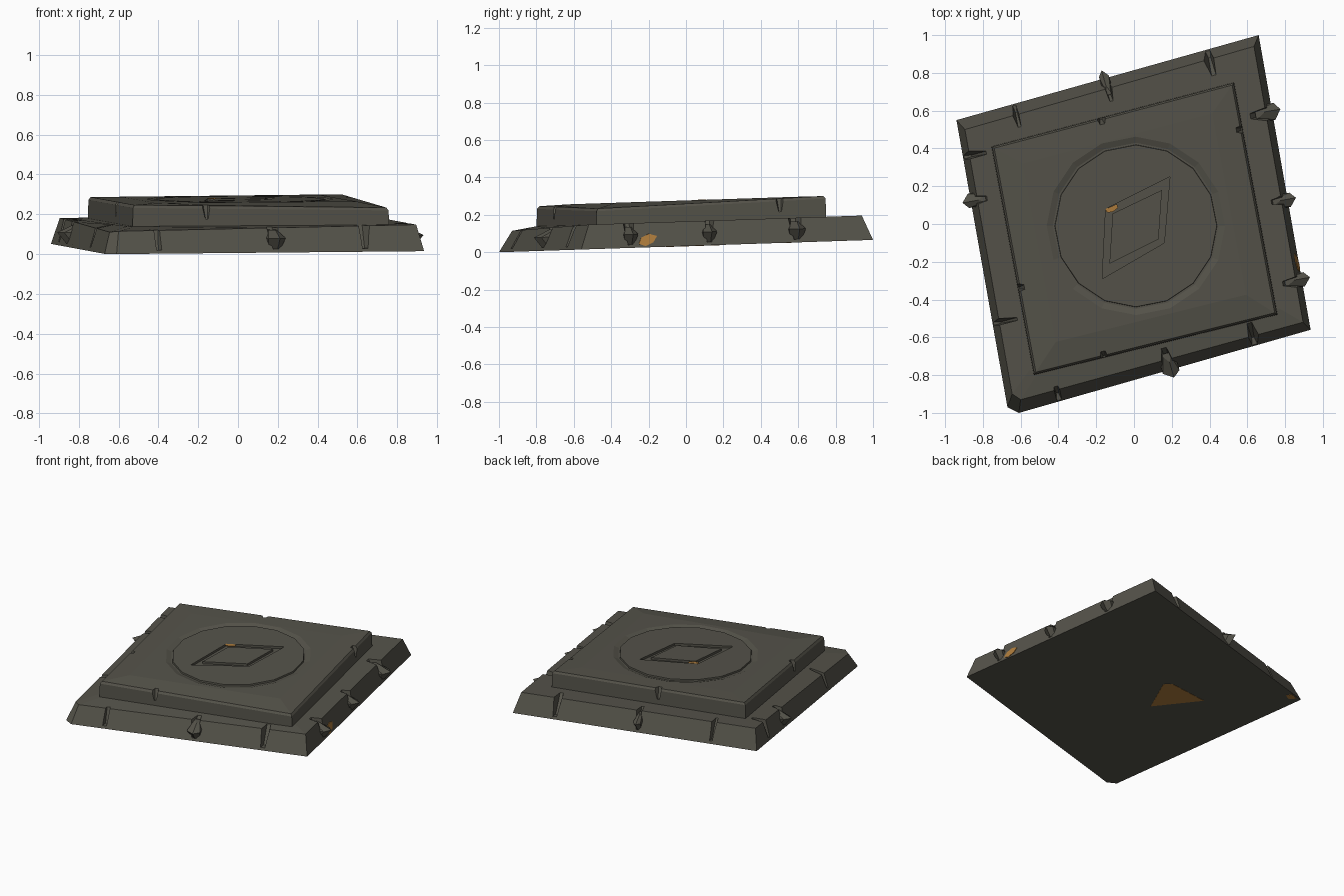
import bpy, bmesh, math
from mathutils import Vector

if "Cube" in bpy.data.objects:
    bpy.data.objects.remove(bpy.data.objects["Cube"])

SLOPE = 0.033  # the whole slab leans up slightly towards the back


def material(name, rgb):
    m = bpy.data.materials.new(name)
    m.diffuse_color = (*rgb, 1)
    m.use_nodes = True
    m.node_tree.nodes["Principled BSDF"].inputs["Base Color"].default_value = m.diffuse_color
    return m


STONE = material("dark stone", (0.09, 0.086, 0.068))
RUST = material("ochre stain", (0.42, 0.20, 0.045))


def make(name, bm, mat):
    bmesh.ops.recalc_face_normals(bm, faces=bm.faces[:])
    me = bpy.data.meshes.new(name)
    bm.to_mesh(me)
    bm.free()
    me.materials.append(mat)
    ob = bpy.data.objects.new(name, me)
    bpy.context.collection.objects.link(ob)
    return ob


def loft(bm, rings, loop=False):
    """Skin rings of (x, y, height above the leaning plane)."""
    vs = [[bm.verts.new((x, y, z + SLOPE * y)) for x, y, z in r] for r in rings]
    pairs = list(zip(vs, vs[1:])) + ([(vs[-1], vs[0])] if loop else [])
    for a, b in pairs:
        for i in range(len(a)):
            j = (i + 1) % len(a)
            bm.faces.new((a[i], a[j], b[j], b[i]))
    if not loop:
        bm.faces.new(vs[0])
        bm.faces.new(vs[-1])


def flat(pts, z, s=1.0):
    return [(x * s, y * s, z) for x, y in pts]


def cut(ob, bm):
    cutter = make("cutter", bm, STONE)
    cutter.hide_render = True
    mod = ob.modifiers.new("cut", 'BOOLEAN')
    mod.operation = 'DIFFERENCE'
    mod.solver = 'EXACT'
    mod.object = cutter
    bpy.context.view_layer.objects.active = ob
    bpy.ops.object.modifier_apply(modifier="cut")
    bpy.data.objects.remove(cutter)


# Lower slab, sloping sides and one worn corner
LOW = [(-.67, -.97), (-.61, -1.0), (.935, -.56), (.66, 1.0), (-.94, .55)]
LOW_TOP = [(-.645, -.90), (-.60, -.93), (.895, -.52), (.635, .94), (-.895, .50)]
DROPS = [.025, .02, 0, 0, 0]
bm = bmesh.new()
loft(bm, [flat(LOW, .033),
          [(x, y, .165 - d) for (x, y), d in zip(LOW_TOP, DROPS)],
          flat(LOW_TOP, .165, .86)])
lower_slab = make("lower_slab", bm, STONE)

# Upper slab with one sunken corner
UP = [(-.53, -.80), (.76, -.48), (.53, .75), (-.755, .41)]
UP_DROPS = [.004, .027, .0, .003]
bm = bmesh.new()
loft(bm, [flat(UP, .15),
          [(x * .995, y * .995, .262 - d) for (x, y), d in zip(UP, UP_DROPS)],
          [(x * .98, y * .98, .276 - d) for (x, y), d in zip(UP, UP_DROPS)],
          flat(UP, .277, .78)])
upper_slab = make("upper_slab", bm, STONE)


def frame(corners, side, t):
    """Point on an edge, direction along it, and inward direction."""
    a = Vector(corners[side])
    b = Vector(corners[(side + 1) % len(corners)])
    u = (b - a).normalized()
    return a.lerp(b, t), u, Vector((-u.y, u.x))


def notch_ring(p, u, n, w, d, z, shift=0):
    out, inn = p - n * .06 + u * shift, p + n * d + u * shift * .3
    pts = [out - u * w, out + u * w, inn + u * w * .25, inn - u * w * .25]
    return [(q.x, q.y, z) for q in pts]


# Joints worn into the lower slab: (side, place along it, half width, depth, loose stone?)
JOINTS = [(1, .14, .05, .10, 0), (1, .52, .06, .15, 1), (1, .81, .055, .15, 0),
          (2, .17, .05, .12, 1), (2, .44, .05, .10, 1), (2, .74, .06, .14, 1),
          (3, .17, .05, .17, 0), (3, .51, .035, .15, 1), (3, .81, .035, .15, 0),
          (4, .13, .035, .15, 0), (4, .28, .05, .10, 1), (4, .71, .03, .16, 0)]
bm = bmesh.new()
for k, (side, t, w, d, stone) in enumerate(JOINTS):
    p, u, n = frame(LOW, side, t)
    loft(bm, [notch_ring(p, u, n, w * .5, .045, .05),
              notch_ring(p, u, n, w * 1.1, d, .20, .015 * (-1) ** k)])
cut(lower_slab, bm)

# Loose stones wedged into the joints
bm = bmesh.new()
for side, t, w, d, stone in JOINTS:
    if not stone:
        continue
    p, u, n = frame(LOW, side, t)
    rows = []
    for z, o, i, s in ((.05, .0, .08, .5), (.105, -.045, .09, .75), (.145, .04, .09, .35)):
        q = [p + n * i - u * w * s, p + n * (o + .035) - u * w * s,
             p + n * o + u * w * .1, p + n * (o + .03) + u * w * s, p + n * i + u * w * s]
        rows.append([(v.x, v.y, z) for v in q])
    loft(bm, rows)
make("loose_stones", bm, STONE)

# Small chips in the rim of the upper slab
bm = bmesh.new()
for side, t in ((0, .29), (1, .80), (2, .55), (3, .62)):
    p, u, n = frame(UP, side, t)
    loft(bm, [notch_ring(p, u, n, .02, .01, .20), notch_ring(p, u, n, .06, .045, .30)])
cut(upper_slab, bm)


# Shallow carved circle
def circle(r, z, n=16):
    return [(.01 + r * math.cos(math.tau * i / n), -.01 + r * math.sin(math.tau * i / n), z)
            for i in range(n)]


bm = bmesh.new()
loft(bm, [circle(.425, .30), circle(.475, .30), circle(.475, .278),
          circle(.44, .266), circle(.43, .266)], loop=True)
cut(upper_slab, bm)

# Carved diamond frame
OUT = [(.19, .25), (-.15, .08), (-.168, -.29), (.16, -.10)]
INN = [(.148, .18), (-.113, .055), (-.13, -.21), (.13, -.08)]
bm = bmesh.new()
loft(bm, [flat(OUT, .30), flat(OUT, .262), flat(INN, .262), flat(INN, .30)], loop=True)
cut(upper_slab, bm)


# Ochre stains: thin plates on the carving, the underside and the right side
def plate(name, pts, z):
    bm = bmesh.new()
    loft(bm, [flat(pts, z), flat(pts, z + .004)])
    make(name, bm, RUST)


plate("carving_stain", [(-.15, .08), (-.149, .066), (-.135, .06), (-.11, .066),
                        (-.085, .085), (-.09, .106)], .2745)
plate("underside_stain", [(-.12, .15), (-.165, .19), (-.455, .157), (-.23, -.107)], .0315)
plate("corner_stain", [(-.91, .545), (-.87, .51), (-.83, .53), (-.85, .565)], .0315)


def side_point(t, h, out):
    lo, _, n = frame(LOW, 2, t)
    hi, _, _ = frame(LOW_TOP, 2, t)
    q = lo.lerp(hi, h) - n * out
    return (q.x, q.y, .033 + .132 * h)


spot = [(.195, .15), (.22, .05), (.245, .2), (.255, .45), (.225, .55), (.20, .4)]
bm = bmesh.new()
loft(bm, [[side_point(t, h, o) for t, h in spot] for o in (-.003, .004)])
make("side_stain", bm, RUST)
